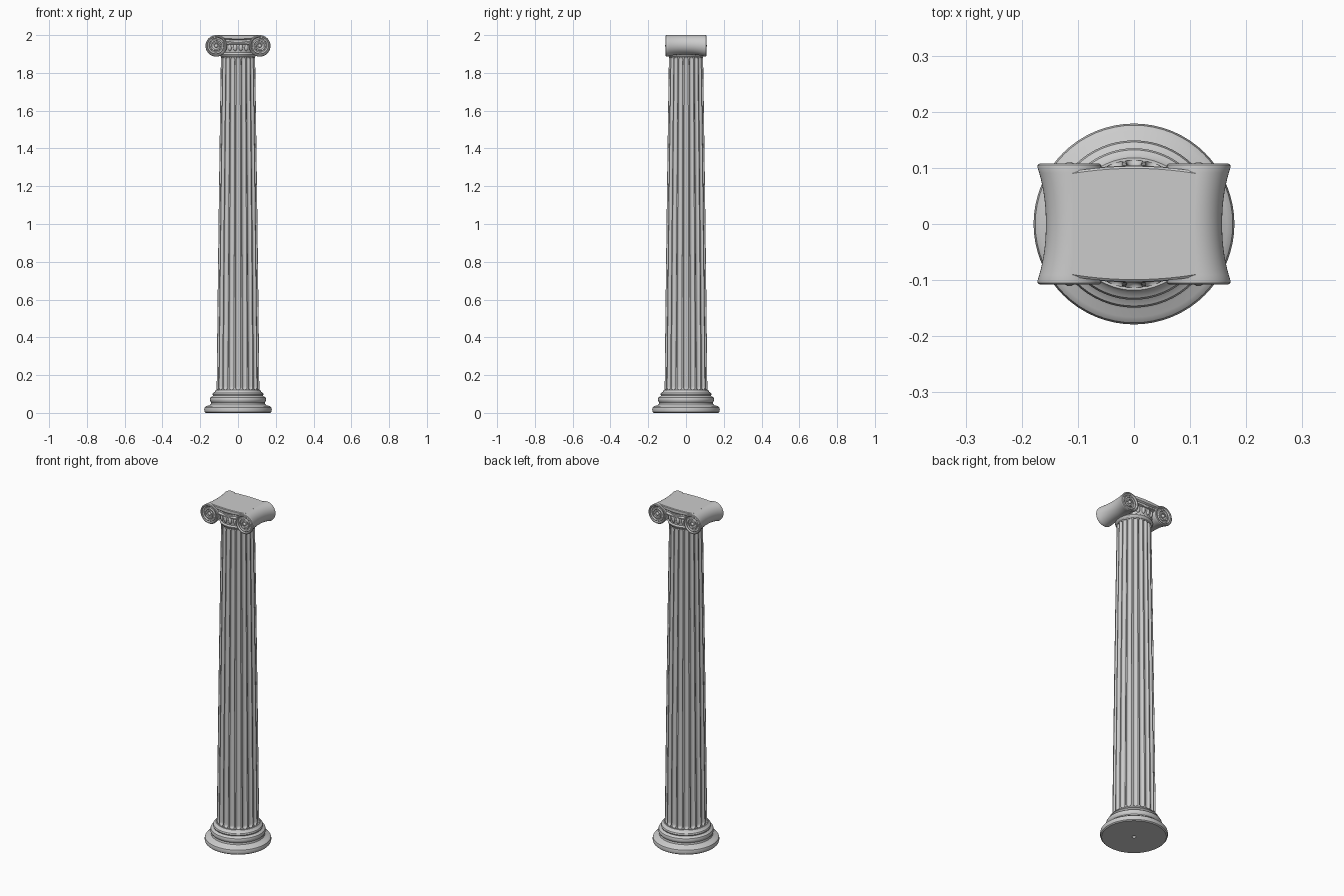
import bpy, bmesh
from math import pi, sin, cos, sqrt
from mathutils import Vector

cube = bpy.data.objects.get("Cube")
if cube:
    bpy.data.objects.remove(cube, do_unlink=True)

stone = bpy.data.materials.new("grey stone")
stone.use_nodes = True
stone.diffuse_color = (0.6, 0.6, 0.6, 1)
stone.node_tree.nodes["Principled BSDF"].inputs["Base Color"].default_value = (0.6, 0.6, 0.6, 1)


def finish(name, bm, angle=0.6):
    bmesh.ops.recalc_face_normals(bm, faces=bm.faces)
    mesh = bpy.data.meshes.new(name)
    bm.to_mesh(mesh)
    bm.free()
    mesh.materials.append(stone)
    ob = bpy.data.objects.new(name, mesh)
    bpy.context.collection.objects.link(ob)
    bpy.ops.object.select_all(action='DESELECT')
    ob.select_set(True)
    bpy.context.view_layer.objects.active = ob
    bpy.ops.object.shade_smooth_by_angle(angle=angle)
    return ob


def loft(name, rings, first_cap=True, last_cap=True, angle=0.6):
    """Skin a row of closed rings with quads."""
    bm = bmesh.new()
    rows = [[bm.verts.new(p) for p in ring] for ring in rings]
    n = len(rows[0])
    for a, b in zip(rows, rows[1:]):
        for i in range(n):
            j = (i + 1) % n
            bm.faces.new((a[i], a[j], b[j], b[i]))
    if first_cap:
        bm.faces.new(rows[0])
    if last_cap:
        bm.faces.new(rows[-1])
    return finish(name, bm, angle)


def lathe(name, profile, n=64, first_cap=True):
    rings = [[(r * cos(2 * pi * i / n), r * sin(2 * pi * i / n), z) for i in range(n)]
             for r, z in profile]
    return loft(name, rings, first_cap)


# Moulded round base with a small hole underneath
lathe("base", [(0.01, 0.06), (0.01, 0), (0.17, 0), (0.176, 0.005), (0.179, 0.017),
               (0.176, 0.029), (0.166, 0.037), (0.152, 0.039), (0.144, 0.046),
               (0.142, 0.056), (0.147, 0.062), (0.149, 0.072), (0.146, 0.082),
               (0.136, 0.087), (0.132, 0.091), (0.135, 0.098), (0.132, 0.106),
               (0.122, 0.112), (0.118, 0.12)], first_cap=False)

# Tapered shaft with round-ended flutes
FLUTES, Z0, Z1 = 20, 0.11, 1.895
LOW, HIGH = 0.122, 1.886
HALF = 0.4 * 2 * pi / FLUTES


def shaft_radius(z):
    t = (z - Z0) / (Z1 - Z0)
    return 0.114 - 0.018 * t - 0.005 * t * t


def shaft_ring(z):
    R = shaft_radius(z)
    w0 = HALF * R
    d = max(0, min(z - LOW, HIGH - z))
    w = w0 if d > w0 else sqrt(max(0, w0 * w0 - (w0 - d) ** 2))
    w = max(w, 0.0004)
    ring = []
    for k in range(FLUTES):
        mid = -pi / 2 + 2 * pi * k / FLUTES
        for s in range(9):
            u = -cos(pi * s / 8)
            r = R - 0.8 * w * sqrt(max(0, 1 - u * u))
            a = mid + u * w / R
            ring.append((r * cos(a), r * sin(a), z))
    return ring


ends = [0, 0.001, 0.003, 0.007, 0.012, 0.018, 0.025, 0.036]
heights = [Z0] + [LOW + e for e in ends]
heights += [0.2 + 0.2 * i for i in range(9)]
heights += [HIGH - e for e in reversed(ends)] + [Z1]
loft("fluted_shaft", [shaft_ring(z) for z in heights])

# Neck and bowl below the cushion
lathe("capital_bowl", [(0.088, 1.882), (0.093, 1.888), (0.097, 1.892), (0.099, 1.898),
                       (0.097, 1.904), (0.093, 1.907), (0.094, 1.915), (0.098, 1.93),
                       (0.1, 1.945), (0.1, 1.97)])

# Ring of carved eggs around the bowl
bm = bmesh.new()
for k in range(FLUTES):
    a = 2 * pi * (k + 0.5) / FLUTES
    new = bmesh.ops.create_uvsphere(bm, u_segments=12, v_segments=8, radius=1)["verts"]
    for v in new:
        v.co = Vector((v.co.x * 0.011, v.co.y * 0.011, v.co.z * 0.02))
        v.co += Vector((0.095 * cos(a), 0.095 * sin(a), 1.935))
finish("egg_ring", bm)


# Side rolls, waisted in the middle, with recessed ends
def roll_ring(side, y, r, cx, cz, n=48):
    return [(side * (cx + r * cos(2 * pi * i / n)), y, cz + r * sin(2 * pi * i / n))
            for i in range(n)]


def roll(name, side):
    rings = []
    for i in range(-10, 11):
        t = abs(i) / 10
        r = 0.051 + 0.006 * t ** 2.5
        rings.append(roll_ring(side, 0.101 * i / 10, r, 0.106 + 0.009 * t * t, 2 - r))
    lip = [(0.105, 0.0565), (0.108, 0.053), (0.108, 0.049), (0.105, 0.046), (0.1, 0.044)]
    tail = [roll_ring(side, y, r, 0.115, 1.943) for y, r in lip]
    head = [[(x, -y, z) for x, y, z in ring] for ring in reversed(tail)]
    loft(name, head + rings + tail)


# Spiral bead and central eye on each roll end
def volute(name, side, front):
    rings, steps = [], 72
    for i in range(steps + 1):
        t = i / steps
        a = pi / 2 - t * 2.25 * 2 * pi
        rad = 0.046 - 0.034 * t
        tube = 0.0058 - 0.002 * t
        rings.append([(side * (0.115 + (rad + tube * cos(b)) * cos(a)),
                       front * (0.101 + tube * sin(b)),
                       1.943 + (rad + tube * cos(b)) * sin(a))
                      for b in (2 * pi * j / 8 for j in range(8))])
    loft(name + "_spiral", rings, angle=0.9)
    bm = bmesh.new()
    bmesh.ops.create_uvsphere(bm, u_segments=16, v_segments=10, radius=0.01)
    for v in bm.verts:
        v.co += Vector((side * 0.115, front * 0.101, 1.943))
    finish(name + "_eye", bm)


for side, word in ((1, "left"), (-1, "right")):
    roll(word + "_roll", side)
    for front, end in ((-1, "front"), (1, "back")):
        volute(word + "_" + end + "_volute", side, front)

# Cushion slab between the rolls: bowed faces with a sagging channel
edge = [(-0.004, 2.0), (0, 1.997), (0, 1.988), (-0.003, 1.985), (-0.009, 1.982),
        (-0.009, 1.972), (-0.003, 1.969), (0.001, 1.966), (0.001, 1.96), (-0.004, 1.957)]
sections = []
for i in range(-12, 13):
    x = 0.11 * i / 12
    bow = 1 - (i / 12) ** 2
    depth = 0.094 + 0.009 * bow
    half = [(depth + dy, z - (0.008 * bow if z < 1.995 else 0)) for dy, z in edge]
    sections.append([(x, -y, z) for y, z in half] + [(x, y, z) for y, z in reversed(half)])
loft("cushion_slab", sections)
